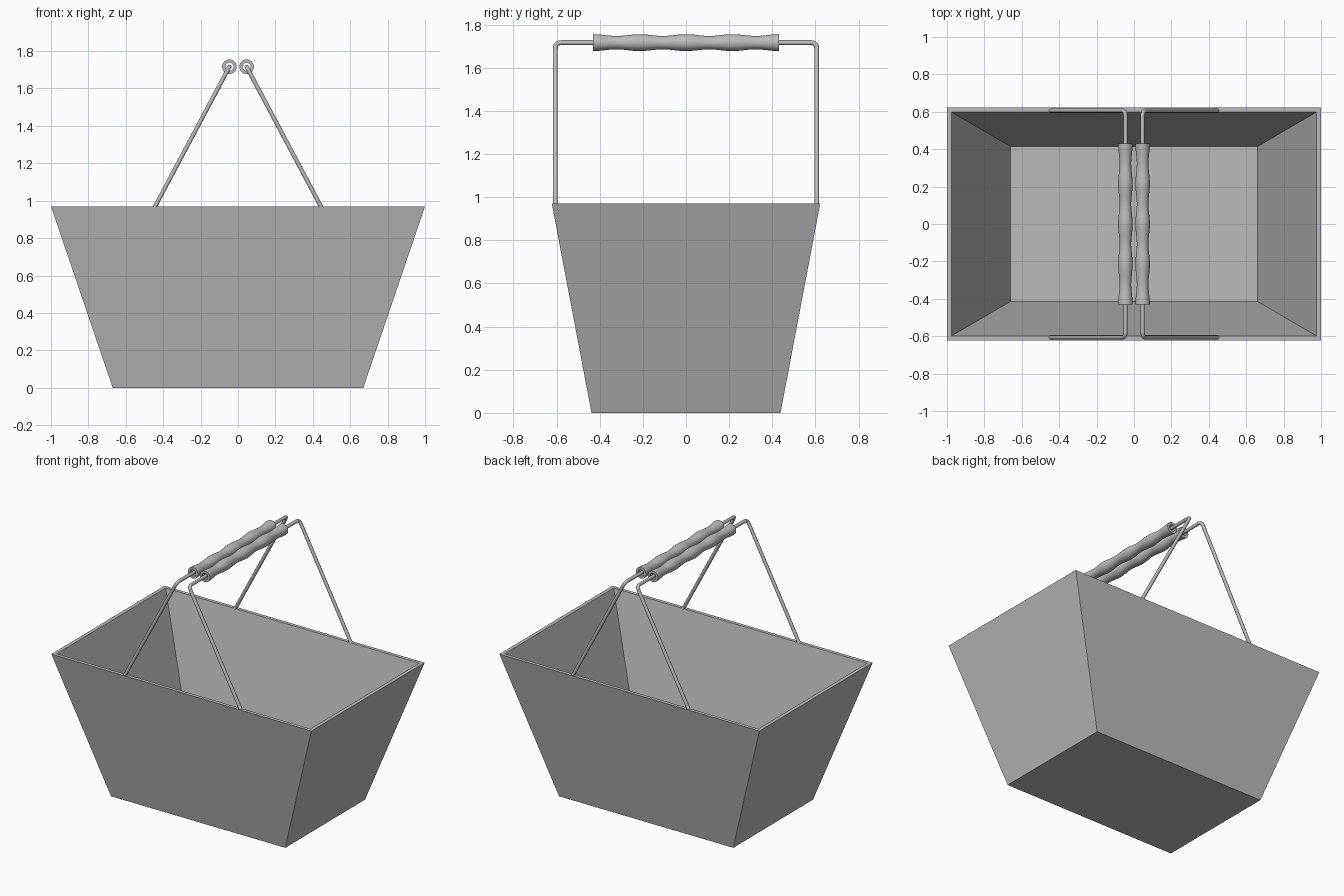
import bpy, bmesh, math
from mathutils import Vector

cube = bpy.data.objects.get("Cube")
if cube:
    bpy.data.objects.remove(cube, do_unlink=True)

GREY = (0.5, 0.5, 0.5, 1)
mat = bpy.data.materials.new("plain grey")
mat.use_nodes = True
mat.diffuse_color = GREY
mat.node_tree.nodes["Principled BSDF"].inputs["Base Color"].default_value = GREY

RIM_Z, GRIP_Z = 0.97, 1.716
GRIP_X, FOOT_X, WIRE_Y = 0.046, 0.443, 0.606
GRIP_HALF = 0.43


def finish(bm, name, smooth=False):
    bmesh.ops.recalc_face_normals(bm, faces=bm.faces)
    mesh = bpy.data.meshes.new(name)
    bm.to_mesh(mesh)
    bm.free()
    obj = bpy.data.objects.new(name, mesh)
    bpy.context.collection.objects.link(obj)
    mesh.materials.append(mat)
    if smooth:
        select(obj)
        bpy.ops.object.shade_smooth_by_angle(angle=math.radians(35))
    return obj


def select(obj):
    bpy.ops.object.select_all(action='DESELECT')
    obj.select_set(True)
    bpy.context.view_layer.objects.active = obj


def bridge(bm, a, b):
    for i in range(len(a)):
        j = (i + 1) % len(a)
        bm.faces.new((a[i], a[j], b[j], b[i]))


# Tapered open basket: outer shell, rim, inner shell and floor
def basket():
    bm = bmesh.new()
    levels = [(0.67, 0.438, 0), (1.0, 0.622, RIM_Z),
              (0.975, 0.598, RIM_Z), (0.66, 0.414, 0.025)]
    rings = [[bm.verts.new((sx * x, sy * y, z))
              for sx, sy in ((-1, -1), (1, -1), (1, 1), (-1, 1))]
             for x, y, z in levels]
    for a, b in zip(rings, rings[1:]):
        bridge(bm, a, b)
    bm.faces.new(rings[0])
    bm.faces.new(rings[-1])
    finish(bm, "basket")


# Bent wire with rounded corners, running from rim to rim
def wire(side, name):
    foot = Vector((side * FOOT_X, -WIRE_Y, RIM_Z))
    corner = Vector((side * GRIP_X, -WIRE_Y, GRIP_Z))
    down = (foot - corner).normalized()
    start, end = corner + down * 0.03, corner + Vector((0, 0.03, 0))
    half = [foot + down * 0.015]
    for i in range(7):
        t = i / 6
        half.append(start * (1 - t) ** 2 + corner * 2 * t * (1 - t) + end * t * t)
    path = half + [Vector((p.x, -p.y, p.z)) for p in reversed(half)]
    curve = bpy.data.curves.new(name, 'CURVE')
    curve.dimensions = '3D'
    curve.bevel_depth = 0.0115
    curve.bevel_resolution = 3
    curve.use_fill_caps = True
    spline = curve.splines.new('POLY')
    spline.points.add(len(path) - 1)
    for point, p in zip(spline.points, path):
        point.co = (*p, 1)
    curve.materials.append(mat)
    obj = bpy.data.objects.new(name, curve)
    bpy.context.collection.objects.link(obj)
    select(obj)
    bpy.ops.object.convert(target='MESH')
    bpy.ops.object.shade_smooth_by_angle(angle=math.radians(40))


# Hollow grip with finger waves, revolved around the wire
def grip(side, name):
    bm = bmesh.new()
    steps, sides = 48, 24
    profile = []
    for i in range(steps + 1):
        y = GRIP_HALF * (2 * i / steps - 1)
        wave = math.cos(4 * math.pi * y / GRIP_HALF)
        profile.append((y, 0.035 + 0.004 * wave))
    profile += [(GRIP_HALF, 0.022), (-GRIP_HALF, 0.022)]
    rings = []
    for y, r in profile:
        angles = [math.tau * k / sides for k in range(sides)]
        rings.append([bm.verts.new((side * GRIP_X + r * math.cos(a), y,
                                    GRIP_Z + r * math.sin(a))) for a in angles])
    for a, b in zip(rings, rings[1:] + rings[:1]):
        bridge(bm, a, b)
    finish(bm, name, smooth=True)


basket()
for side, label in ((1, "left"), (-1, "right")):
    wire(side, label + "_handle_wire")
    grip(side, label + "_handle_grip")
